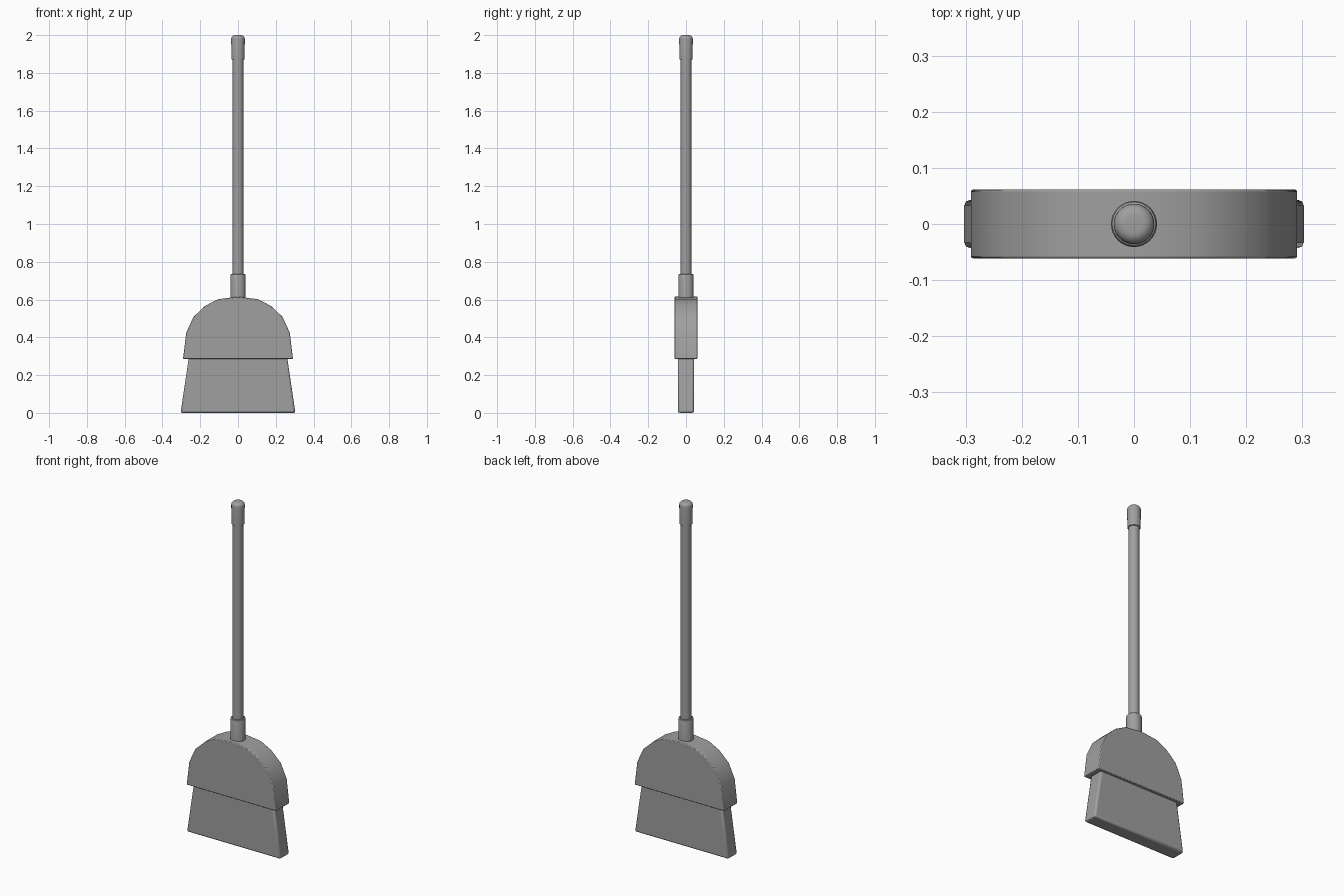
import bpy, bmesh, math

cube = bpy.data.objects.get("Cube")
if cube:
    bpy.data.objects.remove(cube)

grey = bpy.data.materials.new("mid grey")
grey.use_nodes = True
grey.diffuse_color = (0.35, 0.35, 0.35, 1)
grey.node_tree.nodes["Principled BSDF"].inputs["Base Color"].default_value = grey.diffuse_color


def finish(name, bm, angle=35, bevel=0, segments=2):
    """Turn a bmesh into a shaded, optionally bevelled object."""
    bmesh.ops.recalc_face_normals(bm, faces=bm.faces)
    mesh = bpy.data.meshes.new(name)
    bm.to_mesh(mesh)
    bm.free()
    mesh.materials.append(grey)
    obj = bpy.data.objects.new(name, mesh)
    bpy.context.collection.objects.link(obj)
    if bevel:
        mod = obj.modifiers.new("Bevel", "BEVEL")
        mod.width = bevel
        mod.segments = segments
        mod.limit_method = "ANGLE"
        mod.angle_limit = math.radians(40)
    bpy.ops.object.select_all(action="DESELECT")
    obj.select_set(True)
    bpy.context.view_layer.objects.active = obj
    bpy.ops.object.shade_smooth_by_angle(angle=math.radians(angle))
    return obj


def lathe(name, profile, sides=32):
    """Revolve (radius, z) points around the z axis, closing both ends."""
    bm = bmesh.new()
    rings = []
    for r, z in profile:
        rings.append([bm.verts.new((r * math.cos(math.tau * i / sides),
                                    r * math.sin(math.tau * i / sides), z))
                      for i in range(sides)])
    for low, high in zip(rings, rings[1:]):
        for i in range(sides):
            j = (i + 1) % sides
            bm.faces.new((low[i], low[j], high[j], high[i]))
    bm.faces.new(rings[0][::-1])
    bm.faces.new(rings[-1])
    return finish(name, bm)


def slab(name, half_outline, half_depth, bevel):
    """Extrude a mirrored (x, z) outline along y."""
    outline = half_outline + [(-x, z) for x, z in reversed(half_outline) if x > 0]
    bm = bmesh.new()
    face = bm.faces.new([bm.verts.new((x, -half_depth, z)) for x, z in outline])
    back = bmesh.ops.extrude_face_region(bm, geom=[face])["geom"]
    for v in back:
        if isinstance(v, bmesh.types.BMVert):
            v.co.y = half_depth
    return finish(name, bm, 30, bevel)


# Flared bristle block
slab("bristles", [(0.258, 0.31), (0.304, 0.0)], 0.043, 0.01)

# Rounded bristle housing
slab("housing", [(0, 0.615), (0.106, 0.602), (0.175, 0.566), (0.236, 0.508),
                 (0.274, 0.425), (0.291, 0.286)], 0.0615, 0.004)

# Collar joining housing and handle
lathe("collar", [(0.041, 0.56), (0.041, 0.725), (0.039, 0.732), (0.035, 0.735), (0.028, 0.735)])

# Long handle
lathe("handle", [(0.029, 0.6), (0.029, 1.9)])

# Grip with a rounded end
corner = [(0.016 + 0.02 * math.cos(a), 1.98 + 0.02 * math.sin(a))
          for a in (math.pi / 2 * i / 6 for i in range(7))]
lathe("grip", [(0.029, 1.87), (0.035, 1.87)] + corner)
